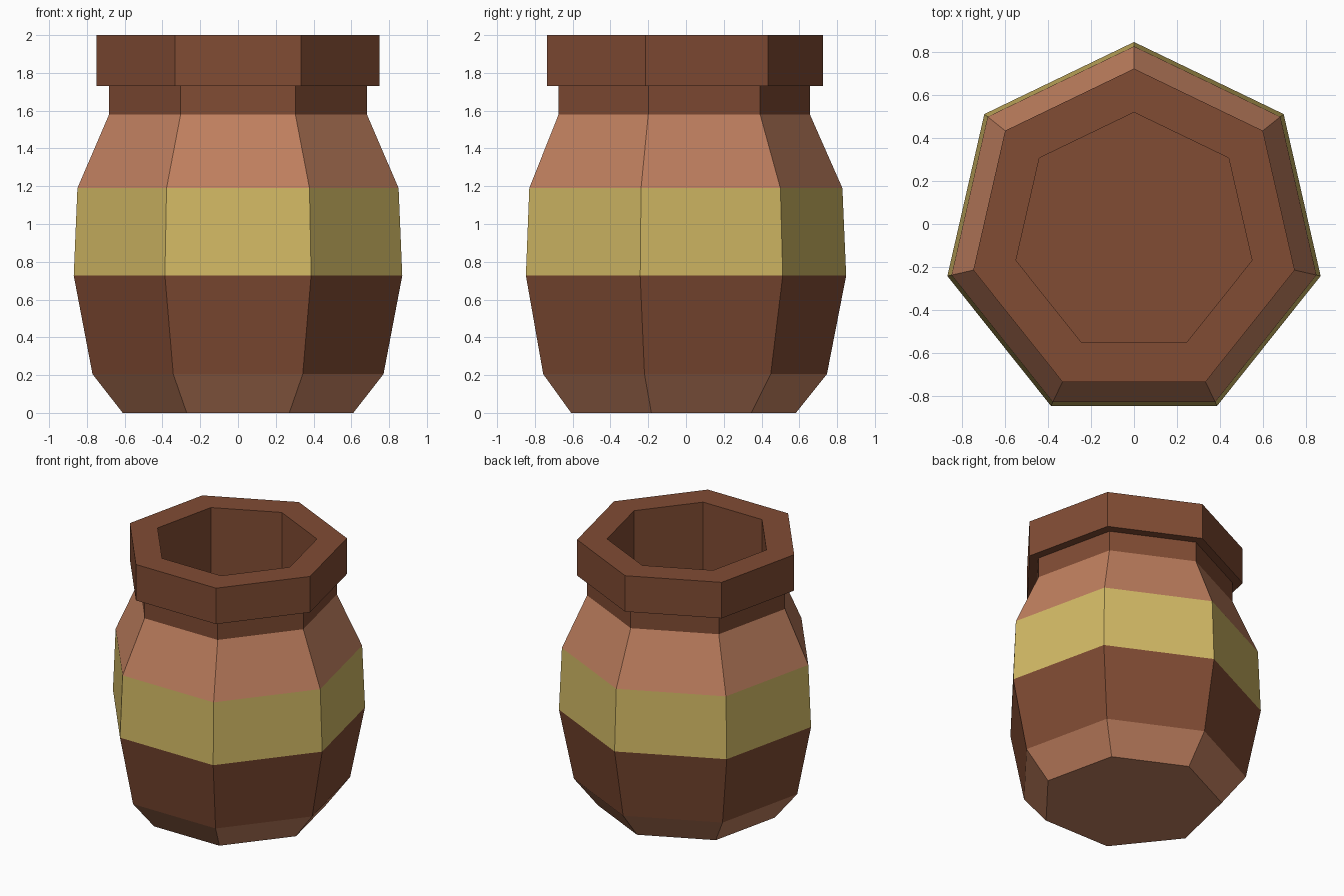
import bpy, bmesh, math

if "Cube" in bpy.data.objects:
    bpy.data.objects.remove(bpy.data.objects["Cube"])

SIDES = 7
Y_OFF = -0.044  # centres the odd-sided outline on y = 0


def material(name, rgb):
    m = bpy.data.materials.new(name)
    m.diffuse_color = (*rgb, 1)
    m.use_nodes = True
    m.node_tree.nodes["Principled BSDF"].inputs["Base Color"].default_value = m.diffuse_color
    return m


BROWN, TAN, YELLOW = 0, 1, 2
mats = [material("brown_clay", (0.22, 0.072, 0.034)),
        material("tan_clay", (0.53, 0.215, 0.115)),
        material("yellow_band", (0.65, 0.49, 0.13))]

# Profile: (radius, height, colour of the band leading to this ring)
profile = [
    (0.626, 0.00, TAN),
    (0.790, 0.205, TAN),      # foot
    (0.892, 0.727, BROWN),    # belly
    (0.872, 1.19, YELLOW),    # painted band
    (0.700, 1.58, TAN),       # shoulder
    (0.700, 1.73, BROWN),     # neck
    (0.768, 1.73, BROWN),     # underside of rim
    (0.768, 2.00, BROWN),     # rim
    (0.564, 2.00, BROWN),     # lip
    (0.564, 0.73, BROWN),     # inner wall
]


def ring(bm, r, z):
    verts = []
    for k in range(SIDES):
        a = math.pi / 2 + k * math.tau / SIDES
        verts.append(bm.verts.new((r * math.cos(a), r * math.sin(a) + Y_OFF, z)))
    return verts


# Pot body turned around the profile
bm = bmesh.new()
rings = [ring(bm, r, z) for r, z, _ in profile]
for (_, _, colour), low, high in zip(profile[1:], rings, rings[1:]):
    for k in range(SIDES):
        n = (k + 1) % SIDES
        bm.faces.new((low[k], low[n], high[n], high[k])).material_index = colour

# Base and inner floor
bm.faces.new(rings[0][::-1]).material_index = TAN
bm.faces.new(rings[-1]).material_index = BROWN
bmesh.ops.recalc_face_normals(bm, faces=bm.faces)

mesh = bpy.data.meshes.new("clay_pot")
bm.to_mesh(mesh)
bm.free()
for m in mats:
    mesh.materials.append(m)
bpy.context.collection.objects.link(bpy.data.objects.new("clay_pot", mesh))
